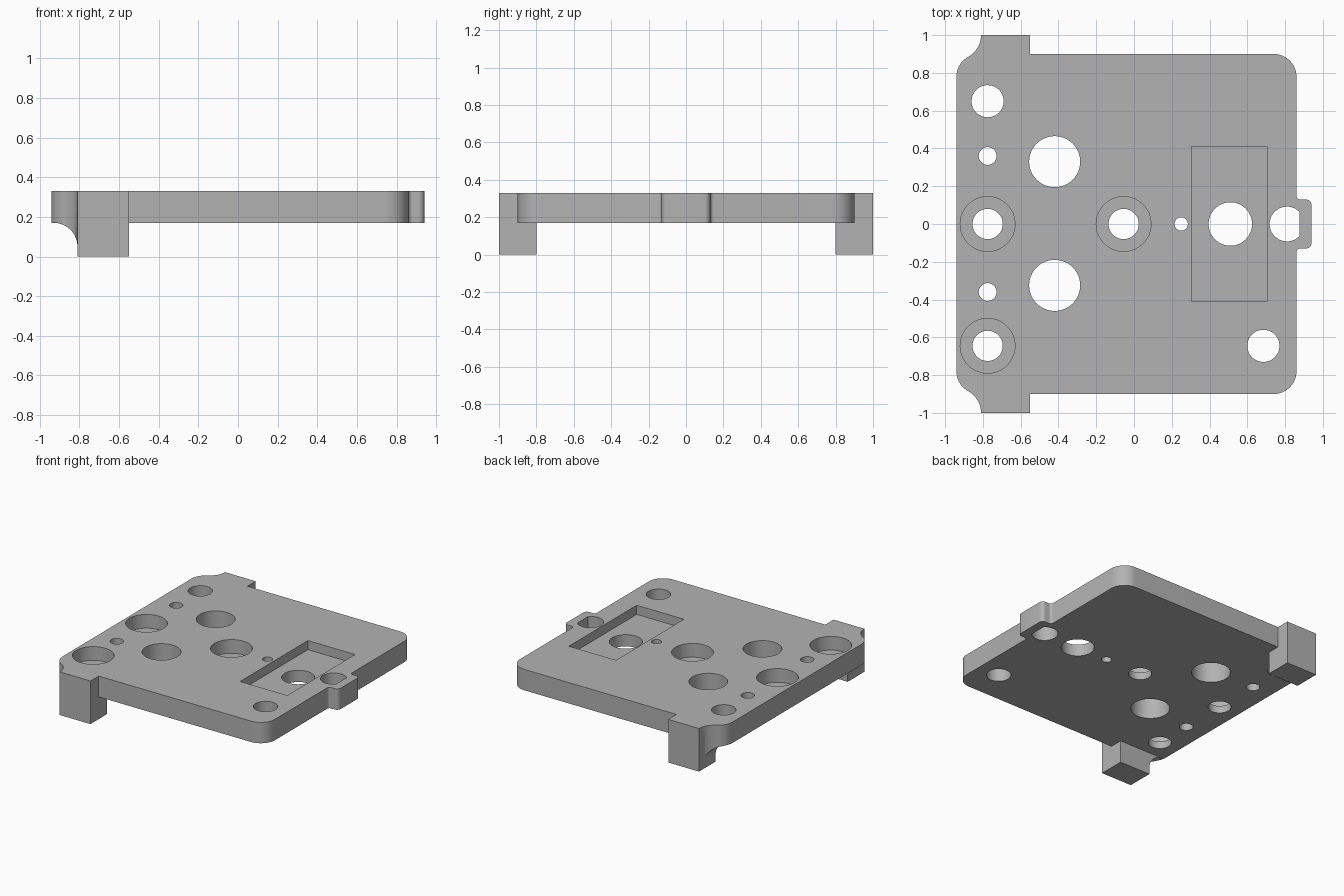
import bpy
import bmesh
from math import cos, sin, radians, atan2, degrees, hypot
from mathutils import Vector

old = bpy.data.objects.get("Cube")
if old:
    bpy.data.objects.remove(old, do_unlink=True)

TOP, UNDER = 0.33, 0.17
LEG_X0, LEG_X1, LEG_Y, END_Y = -0.81, -0.55, 0.8, 1.0
LEFT, RIGHT, SIDE, CORNER = -0.94, 0.86, 0.9, 0.12

grey = bpy.data.materials.new("plain grey")
grey.use_nodes = True
grey.diffuse_color = (0.45, 0.45, 0.45, 1)
grey.node_tree.nodes["Principled BSDF"].inputs["Base Color"].default_value = (0.45, 0.45, 0.45, 1)


def arc(cx, cy, r, start, end, steps=12):
    angles = [radians(start + (end - start) * i / steps) for i in range(steps + 1)]
    return [(cx + r * cos(a), cy + r * sin(a)) for a in angles]


def prism(name, points, low, high, axis="Z"):
    """Extrude a flat outline along z, or an xz outline along y."""
    bm = bmesh.new()
    place = (lambda p, h: (p[0], p[1], h)) if axis == "Z" else (lambda p, h: (p[0], h, p[1]))
    face = bm.faces.new([bm.verts.new(place(p, low)) for p in points])
    side = bmesh.ops.extrude_face_region(bm, geom=[face])["geom"]
    step = Vector(place((0, 0), high - low))
    bmesh.ops.translate(bm, vec=step, verts=[v for v in side if isinstance(v, bmesh.types.BMVert)])
    bmesh.ops.recalc_face_normals(bm, faces=bm.faces)
    mesh = bpy.data.meshes.new(name)
    bm.to_mesh(mesh)
    bm.free()
    mesh.materials.append(grey)
    obj = bpy.data.objects.new(name, mesh)
    bpy.context.collection.objects.link(obj)
    return obj


def cut(body, cutter):
    cutter.hide_render = True
    mod = body.modifiers.new("cut", "BOOLEAN")
    mod.operation, mod.solver, mod.object = "DIFFERENCE", "EXACT", cutter
    bpy.context.view_layer.objects.active = body
    bpy.ops.object.modifier_apply(modifier=mod.name)
    bpy.data.objects.remove(cutter, do_unlink=True)


def drill(body, x, y, r, floor=-0.1):
    cut(body, prism("drill", arc(x, y, r, 0, 360, 64)[:-1], floor, TOP + 0.1))


# Half outline: side tab, rounded corner, leg end, then a fillet into the left corner
cx, cy = LEFT + CORNER, SIDE - CORNER
dx, dy = LEG_X0 - cx, END_Y - cy
fillet = (dx * dx + dy * dy - CORNER ** 2) / (2 * (CORNER + dx))
fx = LEG_X0 - fillet
turn = degrees(atan2(dy, fx - cx))
half = [*arc(0.91, 0.1, 0.03, 0, 90, 6), (0.88, 0.13), *arc(0.88, 0.15, 0.02, 270, 180, 5)]
half += arc(RIGHT - CORNER, cy, CORNER, 0, 90)
half += [(LEG_X1, SIDE), (LEG_X1, END_Y)]
half += arc(fx, END_Y, fillet, 0, turn - 180)
half += arc(cx, cy, CORNER, turn, 180)[1:]
outline = half + [(x, -y) for x, y in reversed(half)]
plate = prism("base_plate_with_legs", outline, 0, TOP)

# Clear the underside, leaving two legs
cut(plate, prism("under_cutter", [(-2, -LEG_Y), (LEG_X1, -LEG_Y), (LEG_X1, -2), (2, -2),
                                  (2, 2), (LEG_X1, 2), (LEG_X1, LEG_Y), (-2, LEG_Y)], -1, UNDER))

# Curved web between each leg and the plate
r = 0.12
web = [(-2, -1), (LEG_X0, -1), *arc(LEG_X0 - r, UNDER - r, r, 0, 90), (-2, UNDER)]
for low, high in ((LEG_Y - 0.01, 2), (-2, 0.01 - LEG_Y)):
    cut(plate, prism("web_cutter", web, low, high, "Y"))

# Rectangular pocket
cut(plate, prism("pocket_cutter", [(0.305, -0.41), (0.705, -0.41), (0.705, 0.41), (0.305, 0.41)],
                 0.26, TOP + 0.1))

# Counterbored holes
for x, y in ((-0.775, 0), (-0.775, -0.645), (-0.055, 0)):
    drill(plate, x, y, 0.145, 0.225)
    drill(plate, x, y, 0.08)

# Plain through holes
for x, y, size in ((-0.42, 0.33, 0.135), (-0.42, -0.325, 0.135), (-0.775, 0.65, 0.085),
                   (-0.775, 0.36, 0.047), (-0.775, -0.36, 0.047), (0.25, 0, 0.035),
                   (0.51, 0, 0.115), (0.685, -0.645, 0.085)):
    drill(plate, x, y, size)

# Hole with one flat side beside the tab
flat = degrees(atan2(hypot(0.092, 0.065) * 0.58, 0.065))
cut(plate, prism("flat_hole_cutter", arc(0.81, 0, 0.092, flat, 360 - flat, 48), -0.1, TOP + 0.1))

bpy.ops.object.select_all(action="DESELECT")
plate.select_set(True)
bpy.context.view_layer.objects.active = plate
bpy.ops.object.shade_smooth_by_angle(angle=radians(30))
